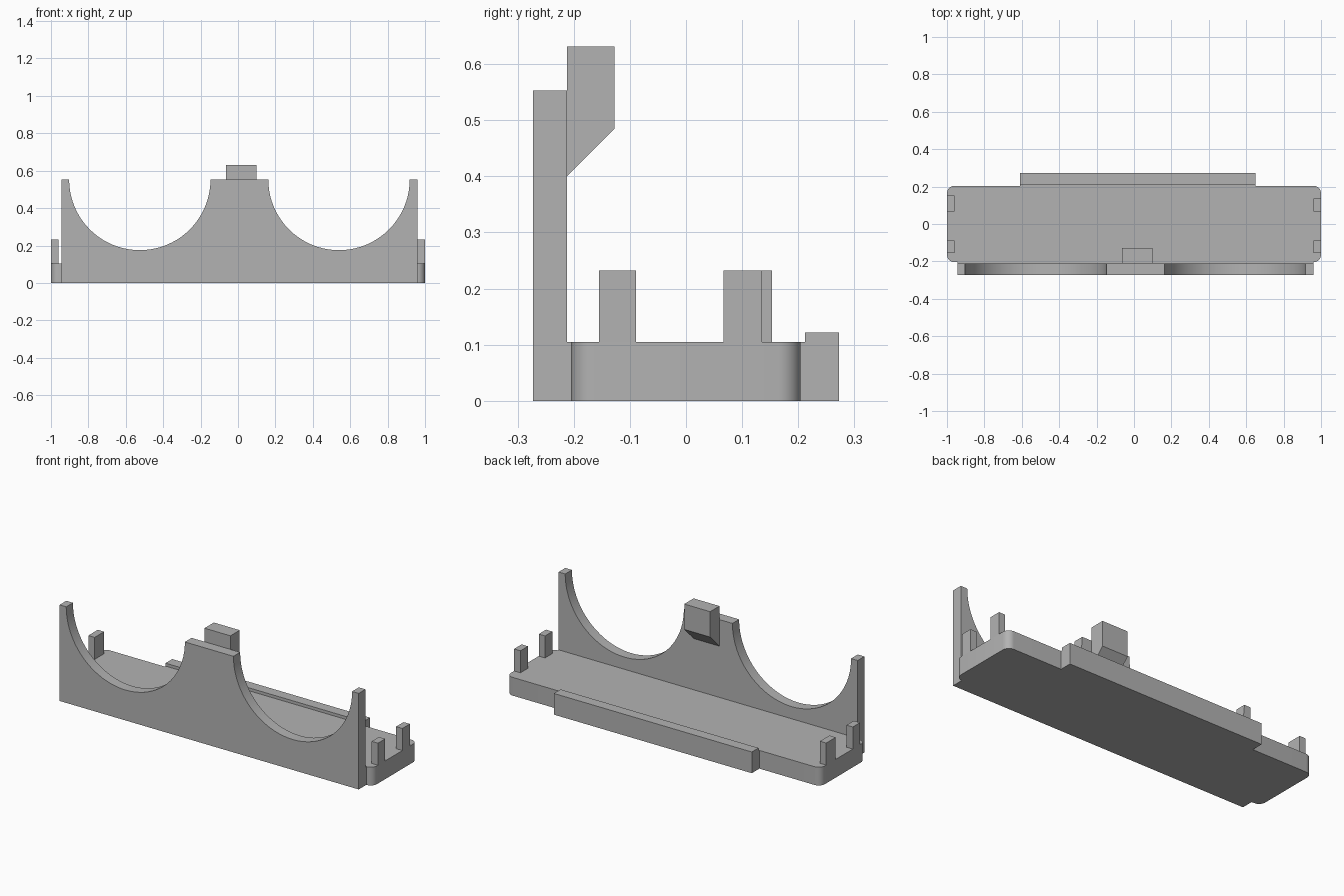
import bpy, math
from mathutils import Vector

cube = bpy.data.objects.get("Cube")
if cube:
    bpy.data.objects.remove(cube, do_unlink=True)

grey = bpy.data.materials.new("plain grey")
grey.use_nodes = True
colour = (0.45, 0.45, 0.45, 1)
grey.diffuse_color = colour
grey.node_tree.nodes["Principled BSDF"].inputs["Base Color"].default_value = colour


def prism(name, profile, axis, low, high):
    """Extrude a 2D profile along an axis, from low to high."""
    def place(p, t):
        return {"x": (t, p[0], p[1]), "y": (p[0], t, p[1]), "z": (p[0], p[1], t)}[axis]
    n = len(profile)
    verts = [place(p, t) for t in (low, high) for p in profile]
    faces = [list(range(n))[::-1], list(range(n, 2 * n))]
    faces += [[i, (i + 1) % n, (i + 1) % n + n, i + n] for i in range(n)]
    mesh = bpy.data.meshes.new(name)
    mesh.from_pydata(verts, [], faces)
    # The y axis mirrors the profile plane, so its winding is reversed
    if axis == "y":
        mesh.flip_normals()
    mesh.materials.append(grey)
    obj = bpy.data.objects.new(name, mesh)
    bpy.context.collection.objects.link(obj)
    return obj


def box(name, x, y, z):
    return prism(name, [(x[0], y[0]), (x[1], y[0]), (x[1], y[1]), (x[0], y[1])], "z", *z)


def arc(cx, cy, r, start, end, steps):
    angles = [math.radians(start + (end - start) * i / steps) for i in range(steps + 1)]
    return [(cx + r * math.cos(a), cy + r * math.sin(a)) for a in angles]


def smooth(obj):
    bpy.ops.object.select_all(action="DESELECT")
    obj.select_set(True)
    bpy.context.view_layer.objects.active = obj
    bpy.ops.object.shade_smooth_by_angle(angle=math.radians(30))


# Base plate with rounded corners
FLOOR, R = 0.105, 0.04
outline = []
for cx, cy, start in ((1 - R, 0.204 - R, 0), (R - 1, 0.204 - R, 90),
                      (R - 1, R - 0.204, 180), (1 - R, R - 0.204, 270)):
    outline += arc(cx, cy, R, start, start + 90, 8)
smooth(prism("base_plate", outline, "z", 0, FLOOR))

# Front panel with two round cradles
TOP = 0.553
panel = [(-0.945, 0), (0.96, 0), (0.96, TOP)]
for cx in (0.54, -0.525):
    panel += arc(cx, TOP, 0.378, 0, -180, 40)
panel.append((-0.945, TOP))
smooth(prism("front_panel", panel, "y", -0.273, -0.212))

# Strips joining the base to the panel and the rear ledge
box("front_join", (-0.945, 0.96), (-0.212, -0.204), (0, FLOOR))
box("rear_join", (-0.61, 0.65), (0.204, 0.212), (0, FLOOR))
box("rear_ledge", (-0.61, 0.65), (0.212, 0.273), (0, 0.122))

# Wedge-bottomed catch behind the centre of the panel
prism("catch", [(-0.212, 0.4), (-0.127, 0.485), (-0.127, 0.631), (-0.212, 0.631)],
      "x", -0.065, 0.1)

# Short posts at the ends
for side, x, rear in (("left", (0.96, 1), 0.135), ("right", (-1, -0.96), 0.153)):
    box(f"{side}_front_post", x, (-0.155, -0.089), (FLOOR, 0.232))
    box(f"{side}_rear_post", x, (0.067, rear), (FLOOR, 0.232))
